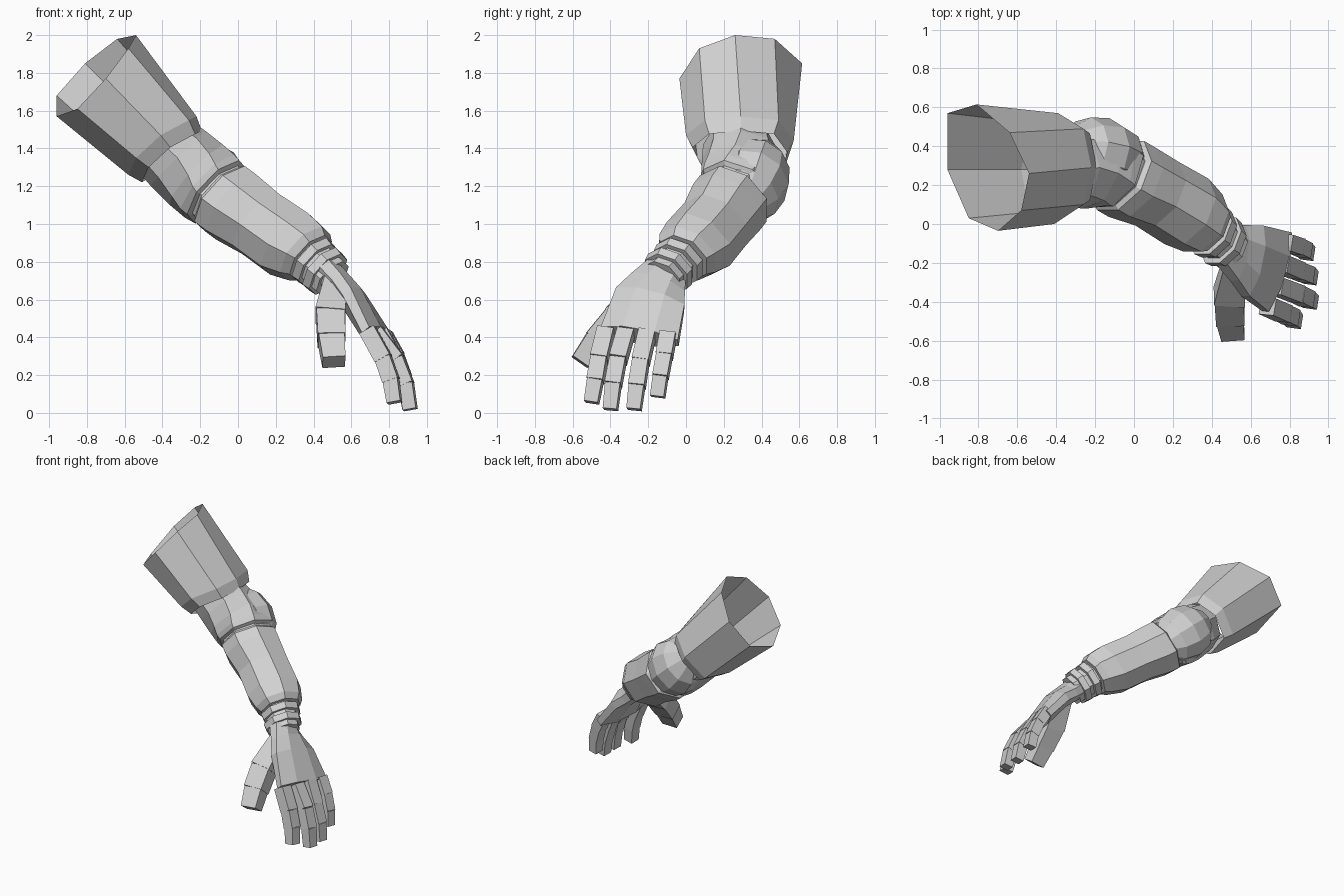
import bpy, bmesh, math
from mathutils import Vector, Matrix

if "Cube" in bpy.data.objects:
    bpy.data.objects.remove(bpy.data.objects["Cube"])

grey = bpy.data.materials.new("light_grey")
grey.diffuse_color = (0.64, 0.64, 0.64, 1)
grey.use_nodes = True
grey.node_tree.nodes["Principled BSDF"].inputs["Base Color"].default_value = grey.diffuse_color


def finish(name, bm):
    bmesh.ops.recalc_face_normals(bm, faces=bm.faces)
    me = bpy.data.meshes.new(name)
    bm.to_mesh(me)
    bm.free()
    me.materials.append(grey)
    ob = bpy.data.objects.new(name, me)
    bpy.context.collection.objects.link(ob)
    return ob


def skin(name, loops, caps=True):
    """Join point loops of equal length into a faceted tube."""
    bm = bmesh.new()
    vs = [[bm.verts.new(p) for p in loop] for loop in loops]
    n = len(vs[0])
    for a, b in zip(vs, vs[1:]):
        for i in range(n):
            j = (i + 1) % n
            bm.faces.new((a[i], a[j], b[j], b[i]))
    if caps:
        bm.faces.new(vs[0])
        bm.faces.new(vs[-1])
    return finish(name, bm)


def ring(c, axis, side, ru, rv, n=8, flat=False):
    """Polygon round c; flat=True puts flats, not corners, on the extents."""
    d = Vector(axis).normalized()
    u = Vector(side)
    u = (u - d * u.dot(d)).normalized()
    v = d.cross(u)
    off = math.pi / n if flat else 0
    k = 1 / math.cos(off)
    return [Vector(c) + u * (ru * k * math.cos(off + math.tau * i / n))
            + v * (rv * k * math.sin(off + math.tau * i / n)) for i in range(n)]


UP = (0, 0, 1)

# Open upper sleeve: wide rim, narrow end, turned-in hem
rim = [(-.54, .26, 2.0), (-.64, .47, 1.98), (-.81, .615, 1.85), (-.96, .57, 1.68),
       (-.96, .28, 1.57), (-.85, .03, 1.61), (-.70, -.035, 1.77), (-.58, .07, 1.93)]
end = [(-.22, .29, 1.57), (-.26, .49, 1.55), (-.39, .57, 1.44), (-.53, .52, 1.29),
       (-.58, .28, 1.26), (-.54, .06, 1.35), (-.41, .0, 1.47), (-.26, .10, 1.55)]
mid_pt = sum((Vector(p) for p in end), Vector()) / 8
hem = [mid_pt + (Vector(p) - mid_pt) * .88 + Vector((.05, 0, -.06)) for p in end]
skin("upper_sleeve", [rim, end, hem], caps=False)

# Elbow joint with a raised collar
elbow = [((-.40, .28, 1.42), (.7, .02, -.7), .19), ((-.32, .29, 1.35), (.7, 0, -.7), .205),
         ((-.22, .29, 1.26), (.7, -.15, -.65), .215), ((-.15, .28, 1.20), (.66, -.3, -.62), .22),
         ((-.11, .27, 1.17), (.64, -.38, -.6), .215), ((-.10, .265, 1.16), (.64, -.4, -.6), .19),
         ((0, .2, 1.08), (.63, -.42, -.57), .18)]
skin("elbow", [ring(c, d, UP, r, r) for c, d, r in elbow])

# Rounded elbow pad on the outer side of the bend
bm = bmesh.new()
bmesh.ops.create_uvsphere(bm, u_segments=10, v_segments=6, radius=1)
along = Vector((.68, -.22, -.62)).normalized()
out = Vector((.25, .95, -.1))
out = (out - along * out.dot(along)).normalized()
across = along.cross(out)
rot = Matrix((across, out, along)).transposed().to_4x4()
bm.transform(Matrix.Translation((-.17, .36, 1.23)) @ rot @ Matrix.Diagonal((.215, .19, .25, 1)))
finish("elbow_pad", bm)

# Forearm armour, swelling and narrowing toward the wrist
D = (.63, -.43, -.57)
fore = [((-.085, .255, 1.15), .19), ((-.07, .25, 1.135), .215), ((-.01, .215, 1.09), .215),
        ((.12, .155, 1.0), .198), ((.27, .065, .895), .203), ((.355, .005, .845), .178),
        ((.385, -.015, .82), .15)]
skin("forearm", [ring(c, D, UP, r, r) for c, r in fore])

# Wrist core and two bands
skin("wrist", [ring(c, D, UP, .115, .115) for c in ((.36, 0, .84), (.50, -.13, .71))])
for i, (c, r) in enumerate([((.41, -.045, .795), .147), ((.462, -.095, .748), .142)]):
    c = Vector(c)
    h = Vector(D).normalized() * .024
    skin("wrist_band_%d" % (i + 1), [ring(c - h, D, UP, r, r), ring(c + h, D, UP, r * .95, r * .95)])

# Hand, flattened and widening to the knuckles
hand = [((.47, -.11, .74), (.6, -.4, -.6), (.2, .75, -.5), .115, .075),
        ((.535, -.15, .675), (.62, -.3, -.65), (.2, .82, -.4), .15, .07),
        ((.61, -.19, .60), (.62, -.3, -.7), (.2, .9, -.25), .19, .07),
        ((.735, -.245, .405), (.6, -.3, -.72), (.2, .97, -.07), .215, .06)]
skin("hand", [ring(c, d, s, a, b, flat=True) for c, d, s, a, b in hand])


def finger(name, pts, side, widths, depth):
    """Chain of tapered boxes along the joints."""
    pts = [Vector(p) for p in pts]
    for i, (p, q) in enumerate(zip(pts, pts[1:])):
        d = q - p
        w0, w1 = widths[i], widths[i + 1]
        skin("%s_joint_%d" % (name, i + 1),
             [ring(p - d * .04, d, side, w0 * .94, w0 * depth * .94, 4, True),
              ring(q, d, side, w1, w1 * depth, 4, True)])


# Four fingers and the thumb
S = (.15, .97, -.1)
W = (.047, .045, .043, .037)
finger("index_finger", [(.69, -.425, .43), (.77, -.46, .285), (.81, -.48, .17), (.828, -.50, .055)], S, W, 1.0)
finger("middle_finger", [(.735, -.32, .42), (.84, -.36, .28), (.89, -.385, .15), (.912, -.40, .018)], S, W, .95)
finger("ring_finger", [(.76, -.205, .42), (.84, -.24, .27), (.89, -.26, .14), (.91, -.275, .018)], S, W, .95)
finger("little_finger", [(.78, -.095, .41), (.84, -.115, .30), (.88, -.135, .19), (.893, -.15, .085)], S,
       (.045, .043, .04, .037), .95)
finger("thumb", [(.515, -.21, .69), (.49, -.375, .51), (.495, -.48, .385), (.508, -.56, .27)],
       (1, .1, .1), (.06, .08, .073, .06), .85)
